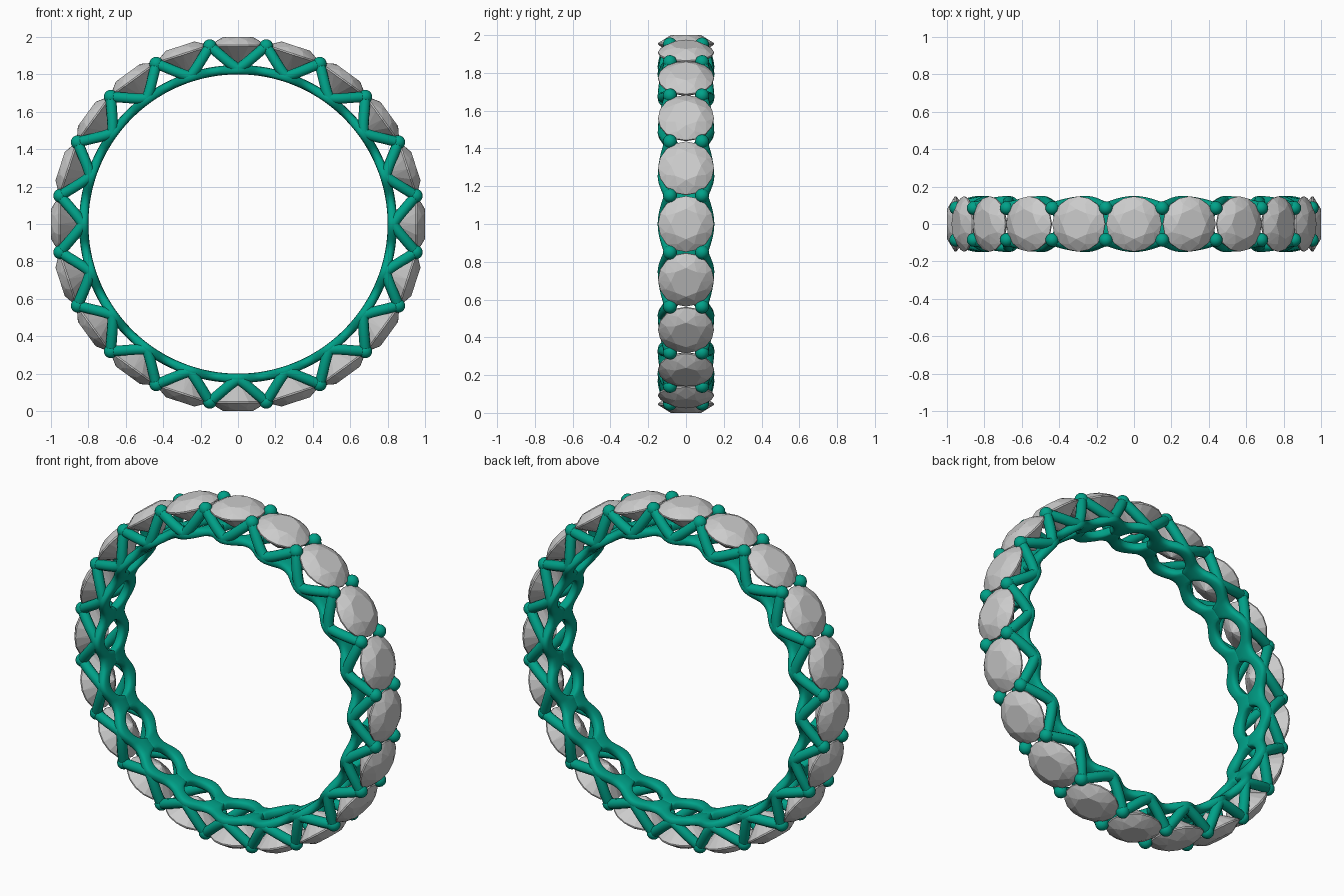
import bpy, bmesh, math
from mathutils import Matrix, Vector

if "Cube" in bpy.data.objects:
    bpy.data.objects.remove(bpy.data.objects["Cube"])

N = 20                       # stones around the ring
STEP = 2 * math.pi / N
CENTRE = Vector((0, 0, 1))

metal = bpy.data.materials.new("green_metal")
metal.diffuse_color = (0.0, 0.36, 0.25, 1)
metal.use_nodes = True
metal.node_tree.nodes["Principled BSDF"].inputs["Base Color"].default_value = metal.diffuse_color


def polar(a, r, y):
    """Point at angle a from the top, radius r from the ring axis (along y)."""
    return CENTRE + Vector((r * math.sin(a), y, r * math.cos(a)))


def add_object(name, bm, mat=None, smooth=False):
    bmesh.ops.recalc_face_normals(bm, faces=bm.faces[:])
    me = bpy.data.meshes.new(name)
    bm.to_mesh(me)
    bm.free()
    ob = bpy.data.objects.new(name, me)
    bpy.context.collection.objects.link(ob)
    if mat:
        me.materials.append(mat)
    if smooth:
        me.polygons.foreach_set("use_smooth", [True] * len(me.polygons))
    return ob


# Faceted round stones: convex hull of the facet corners
def circle(count, radius, height, offset=0.0):
    return [Vector((radius * math.cos(2 * math.pi * (i + offset) / count),
                    radius * math.sin(2 * math.pi * (i + offset) / count), height))
            for i in range(count)]


gem = bmesh.new()
corners = (circle(8, 0.08, 1.0) + circle(8, 0.116, 0.982, 0.5)
           + circle(16, 0.148, 0.958) + circle(16, 0.148, 0.950)
           + circle(8, 0.035, 0.862, 0.5) + [Vector((0, 0, 0.84))])
for p in corners:
    gem.verts.new(p)
bmesh.ops.convex_hull(gem, input=gem.verts[:])
bmesh.ops.dissolve_limit(gem, angle_limit=0.01, verts=gem.verts[:], edges=gem.edges[:])
gem_mesh = bpy.data.meshes.new("stone")
gem.to_mesh(gem_mesh)
gem.free()
for i in range(N):
    ob = bpy.data.objects.new(f"stone_{i + 1}", gem_mesh)
    ob.matrix_world = Matrix.Translation(CENTRE) @ Matrix.Rotation(i * STEP, 4, 'Y')
    bpy.context.collection.objects.link(ob)

# Inner band: two scalloped rails that merge between oval holes
SUB, SEC = 24, 16
band = bmesh.new()
for side in (-1, 1):
    rings = []
    for k in range(N * SUB):
        a = k * STEP / SUB
        t = ((k + SUB // 2) % SUB - SUB // 2) / SUB * STEP * 0.82
        outer = 0.125 + 0.025 * math.cos(N * a)
        inner = 0.098 * math.sqrt(max(0, 1 - (t / 0.092) ** 2)) - 0.02
        mid, half = (outer + inner) / 2, (outer - inner) / 2
        ring = []
        for j in range(SEC):
            c, s = math.cos(2 * math.pi * j / SEC), math.sin(2 * math.pi * j / SEC)
            y = mid + half * math.copysign(abs(c) ** 0.7, c)
            r = 0.825 + 0.025 * math.copysign(abs(s) ** 0.7, s)
            ring.append(band.verts.new(polar(a, r, side * y)))
        rings.append(ring)
    for k, ring in enumerate(rings):
        nxt = rings[(k + 1) % len(rings)]
        for j in range(SEC):
            m = (j + 1) % SEC
            band.faces.new((ring[j], ring[m], nxt[m], nxt[j]))
add_object("inner_band", band, metal, True)

# Zigzag struts rising from the band to each claw tip
for side, label in ((-1, "front"), (1, "back")):
    cu = bpy.data.curves.new(label + "_struts", 'CURVE')
    cu.dimensions = '3D'
    cu.bevel_depth = 0.029
    cu.bevel_resolution = 3
    for i in range(N):
        for d in (-1, 1):
            sp = cu.splines.new('POLY')
            sp.points.add(8)
            for k in range(9):
                u = k / 8
                a = i * STEP + d * u * STEP / 2
                p = polar(a, 0.832 + 0.13 * u ** 1.3, side * (0.121 - 0.035 * u * u))
                sp.points[k].co = (*p, 1)
    cu.materials.append(metal)
    ob = bpy.data.objects.new(label + "_struts", cu)
    bpy.context.collection.objects.link(ob)
    bpy.ops.object.select_all(action='DESELECT')
    ob.select_set(True)
    bpy.context.view_layer.objects.active = ob
    bpy.ops.object.convert(target='MESH')
    bpy.ops.object.shade_smooth()

# Rounded claw tips between the stones
tips = bmesh.new()
for i in range(N):
    for side in (-1, 1):
        p = polar((i + 0.5) * STEP, 0.962, side * 0.085)
        bmesh.ops.create_uvsphere(tips, u_segments=16, v_segments=10, radius=0.037,
                                  matrix=Matrix.Translation(p))
add_object("claw_tips", tips, metal, True)
